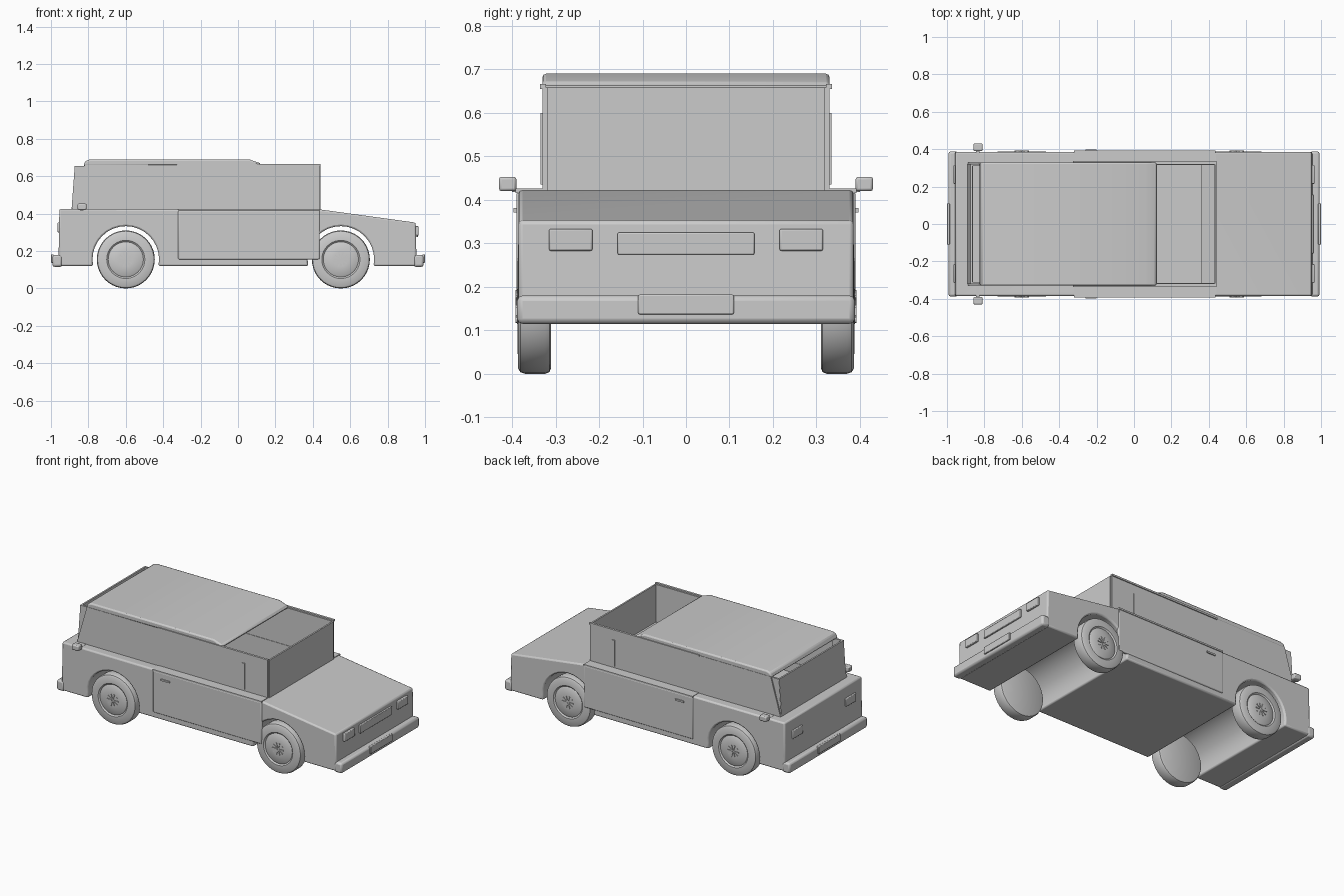
import bpy, bmesh, math
from mathutils import Matrix

if "Cube" in bpy.data.objects:
    bpy.data.objects.remove(bpy.data.objects["Cube"])


def finish(name, bm, bevel=0.0, segs=2):
    bmesh.ops.recalc_face_normals(bm, faces=bm.faces[:])
    me = bpy.data.meshes.new(name)
    bm.to_mesh(me)
    bm.free()
    ob = bpy.data.objects.new(name, me)
    bpy.context.collection.objects.link(ob)
    if bevel:
        m = ob.modifiers.new("bevel", 'BEVEL')
        m.width, m.segments, m.limit_method = bevel, segs, 'ANGLE'
        m.angle_limit = math.radians(35)
    bpy.context.view_layer.objects.active = ob
    ob.select_set(True)
    bpy.ops.object.shade_smooth_by_angle(angle=math.radians(35))
    ob.select_set(False)
    return ob


def box(name, x, y, z, bevel=0.0):
    bm = bmesh.new()
    bmesh.ops.create_cube(bm, size=1)
    for v in bm.verts:
        for i, r in enumerate((x, y, z)):
            v.co[i] = r[0] if v.co[i] < 0 else r[1]
    return finish(name, bm, bevel)


def extrude_xz(name, pts, y0, y1, bevel=0.0):
    """Side profile (x, z) extruded from y0 to y1."""
    bm = bmesh.new()
    f = bm.faces.new([bm.verts.new((x, y0, z)) for x, z in pts])
    ext = bmesh.ops.extrude_face_region(bm, geom=[f])
    for v in ext["geom"]:
        if isinstance(v, bmesh.types.BMVert):
            v.co.y = y1
    return finish(name, bm, bevel)


def both(fn, name, *args, y, **kw):
    """Build a part on both sides of the car."""
    for side, s in (("right", -1), ("left", 1)):
        fn(f"{name}_{side}", *args, sorted((s * y[0], s * y[1])), **kw)


def side_box(name, x, z, y, bevel=0.0):
    box(name, x, y, z, bevel)


def side_panel(name, pts, y, bevel=0.0):
    extrude_xz(name, pts, y[0], y[1], bevel)


def arch(cx, r=0.178, cz=0.155, z0=0.12, n=18):
    """Wheel arch from front to back."""
    a = math.asin((z0 - cz) / r)
    return [(cx + r * math.cos(a + (math.pi - 2 * a) * i / n),
             cz + r * math.sin(a + (math.pi - 2 * a) * i / n)) for i in range(n + 1)]


REAR_X, FRONT_X = -0.60, 0.55

# Lower body with both wheel arches
profile = [(-0.955, 0.425), (-0.96, 0.12)]
profile += arch(REAR_X)[::-1] + arch(FRONT_X)[::-1]
profile += [(0.955, 0.12), (0.95, 0.352), (0.44, 0.422)]
body = extrude_xz("lower_body", profile, -0.385, 0.385, bevel=0.009)

# Hollow cabin interior
cutter = extrude_xz("cabin_cutter", [(-0.86, 0.36), (-0.43, 0.36), (-0.40, 0.15), (0.36, 0.15),
                                     (0.36, 0.33), (0.43, 0.37), (0.43, 0.6), (-0.86, 0.6)], -0.315, 0.315)
cutter.hide_render = True
cutter.hide_viewport = True
m = body.modifiers.new("cabin", 'BOOLEAN')
m.operation, m.object, m.solver = 'DIFFERENCE', cutter, 'EXACT'

# Doors, door windows and trim
both(side_box, "door", (-0.32, 0.437), (0.155, 0.418), y=(0.37, 0.39), bevel=0.006)
both(side_box, "door_window", (-0.322, 0.437), (0.42, 0.658), y=(0.318, 0.33))
both(side_box, "window_rail", (-0.325, 0.44), (0.655, 0.666), y=(0.322, 0.336))
both(side_box, "window_divider", (0.262, 0.28), (0.435, 0.60), y=(0.328, 0.335))
both(side_box, "belt_trim", (-0.32, 0.437), (0.416, 0.426), y=(0.32, 0.392))
both(side_box, "door_handle", (-0.26, -0.20), (0.371, 0.381), y=(0.385, 0.397))

# Rear quarter panels and the filler behind them
both(side_panel, "rear_quarter", [(-0.89, 0.42), (-0.322, 0.42), (-0.322, 0.66), (-0.82, 0.66)],
     y=(0.318, 0.33))
both(side_panel, "rear_pillar", [(-0.888, 0.42), (-0.8, 0.42), (-0.8, 0.655), (-0.872, 0.655)],
     y=(0.31, 0.322))

# Windscreen, rear window and roof
extrude_xz("windscreen", [(0.432, 0.42), (0.442, 0.42), (0.442, 0.658), (0.432, 0.658)], -0.32, 0.32)
extrude_xz("rear_window", [(-0.89, 0.42), (-0.88, 0.42), (-0.863, 0.655), (-0.873, 0.655)], -0.32, 0.32)
extrude_xz("roof", [(-0.828, 0.655), (0.125, 0.655), (0.118, 0.67), (0.06, 0.69), (-0.79, 0.69), (-0.815, 0.682)],
           -0.33, 0.33, bevel=0.014)

# Bumpers, plates, lights and grille
for end, s in (("front", 1), ("rear", -1)):
    def ex(a, b):
        return sorted((s * a, s * b))
    box(f"{end}_bumper", ex(0.94, 0.992), (-0.388, 0.388), (0.115, 0.18), 0.012)
    box(f"{end}_plate", ex(0.985, 1.0), (-0.11, 0.11), (0.137, 0.182), 0.003)
    z = (0.283, 0.333) if s > 0 else (0.30, 0.352)
    both(side_box, f"{end}_light", ex(0.94, 0.965), z, y=(0.215, 0.315), bevel=0.004)
box("grille", (0.94, 0.962), (-0.157, 0.157), (0.274, 0.325), 0.003)

# Mirrors on short stalks
both(side_box, "mirror", (-0.858, -0.81), (0.42, 0.453), y=(0.39, 0.43), bevel=0.006)
both(side_box, "mirror_stalk", (-0.845, -0.825), (0.418, 0.426), y=(0.32, 0.40))


def wheel(name, cx, s):
    """Lathed tyre, dished hub and star of spokes."""
    prof = [(0.0, 0.31), (0.142, 0.31), (0.151, 0.314), (0.155, 0.324), (0.155, 0.370), (0.151, 0.381),
            (0.142, 0.386), (0.102, 0.387), (0.094, 0.380), (0.088, 0.384), (0.04, 0.388), (0.0, 0.388)]
    n = 40
    bm = bmesh.new()
    rings = []
    for r, y in prof:
        if r == 0:
            rings.append([bm.verts.new((cx, s * y, 0.155))] * n)
        else:
            rings.append([bm.verts.new((cx + r * math.cos(2 * math.pi * i / n), s * y,
                                        0.155 + r * math.sin(2 * math.pi * i / n))) for i in range(n)])
    for a, b in zip(rings, rings[1:]):
        for i in range(n):
            j = (i + 1) % n
            bm.faces.new(list(dict.fromkeys((a[i], a[j], b[j], b[i]))))
    finish(name, bm)
    bm = bmesh.new()
    for i in range(10):
        mat = (Matrix.Translation((cx, s * 0.388, 0.155)) @ Matrix.Rotation(i * math.pi / 5, 4, 'Y')
               @ Matrix.Translation((0.022, 0, 0)) @ Matrix.Diagonal((0.034, 0.008, 0.006, 1)))
        bmesh.ops.create_cube(bm, size=1, matrix=mat)
    finish(name + "_spokes", bm)


for end, cx in (("front", FRONT_X), ("rear", REAR_X)):
    for side, s in (("right", -1), ("left", 1)):
        wheel(f"{end}_wheel_{side}", cx, s)
